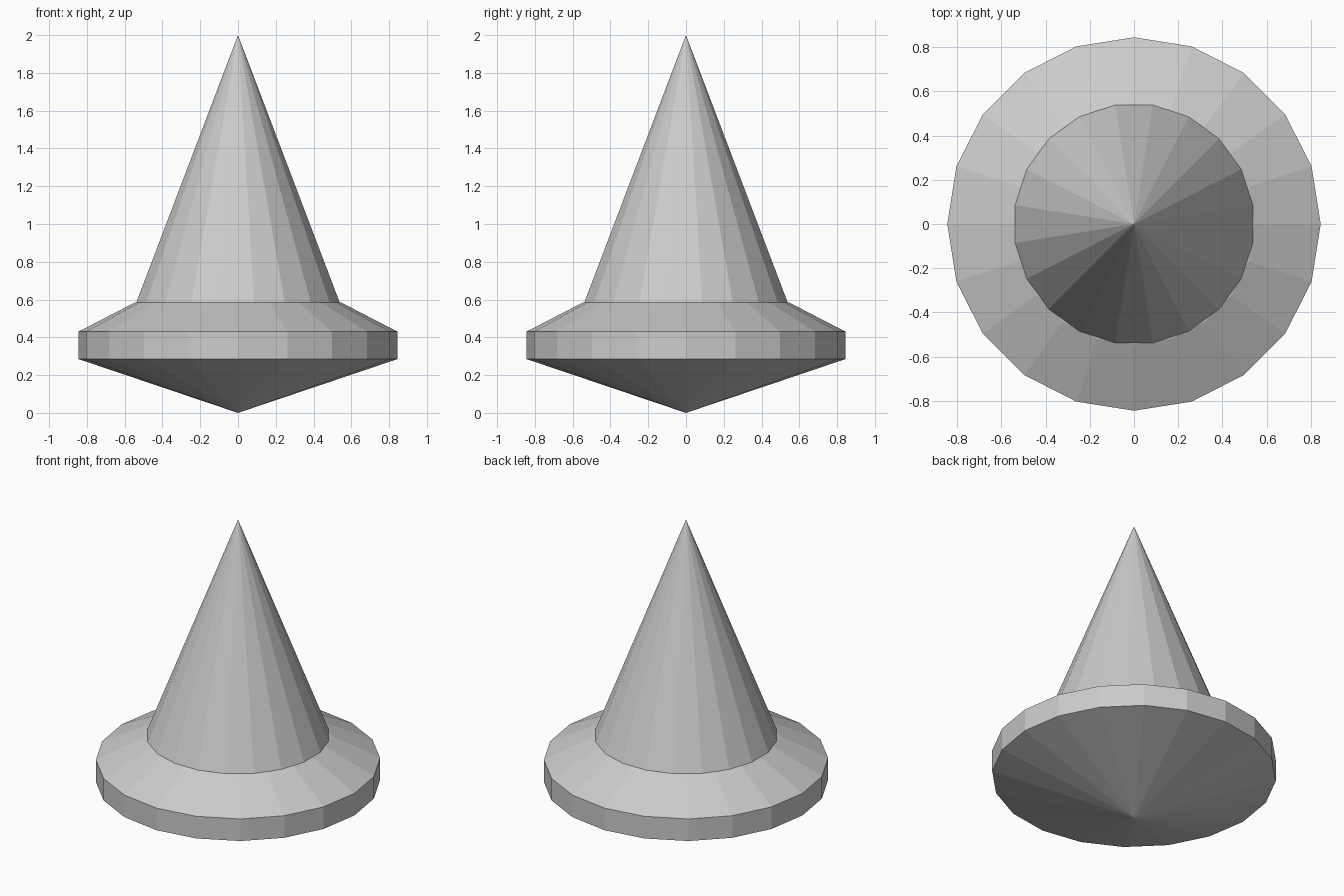
import bpy
import bmesh
from math import cos, sin, pi

if "Cube" in bpy.data.objects:
    bpy.data.objects.remove(bpy.data.objects["Cube"])

SIDES = 20


def ring(bm, radius, z, turn=0.0):
    step = 2 * pi / SIDES
    return [bm.verts.new((radius * cos((i + turn) * step),
                          radius * sin((i + turn) * step), z))
            for i in range(SIDES)]


def turned_part(name, profile, turn=0.0):
    """Flat-faceted solid from (radius, z) points; radius 0 makes a point."""
    bm = bmesh.new()
    rows = [[bm.verts.new((0, 0, z))] if r == 0 else ring(bm, r, z, turn)
            for r, z in profile]
    for a, b in zip(rows, rows[1:]):
        for i in range(SIDES):
            j = (i + 1) % SIDES
            if len(a) == 1:
                bm.faces.new((a[0], b[j], b[i]))
            elif len(b) == 1:
                bm.faces.new((a[i], a[j], b[0]))
            else:
                bm.faces.new((a[i], a[j], b[j], b[i]))
    # Cap any open end
    if len(rows[0]) > 1:
        bm.faces.new(rows[0][::-1])
    if len(rows[-1]) > 1:
        bm.faces.new(rows[-1])
    mesh = bpy.data.meshes.new(name)
    bm.to_mesh(mesh)
    bm.free()
    obj = bpy.data.objects.new(name, mesh)
    bpy.context.collection.objects.link(obj)
    return obj


# Shallow pointed underside, vertical rim and sloping shoulder
turned_part("base_flange", [(0, 0), (0.845, 0.285), (0.845, 0.43), (0.545, 0.585)])

# Tall spike, its facets turned half a step against the flange
turned_part("spike", [(0.545, 0.585), (0, 2.0)], turn=0.5)
